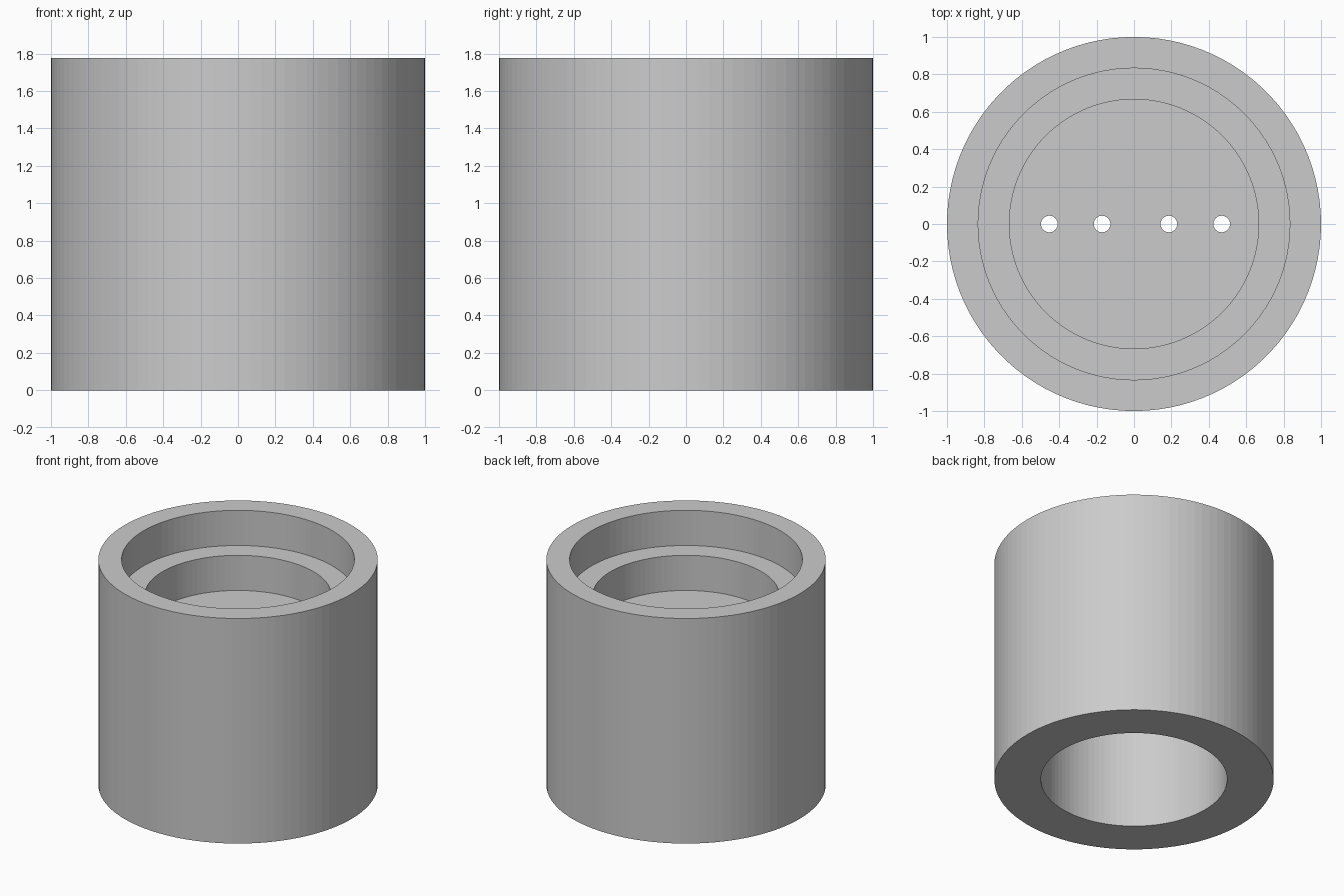
import bpy
import bmesh
from math import cos, sin, tau

if "Cube" in bpy.data.objects:
    bpy.data.objects.remove(bpy.data.objects["Cube"], do_unlink=True)

UNIT = 1 / 18          # the sleeve has a radius of 18 units
SEGMENTS = 100

grey = bpy.data.materials.new("plain grey")
grey.use_nodes = True
grey.diffuse_color = (0.6, 0.6, 0.6, 1)
grey.node_tree.nodes["Principled BSDF"].inputs["Base Color"].default_value = (0.6, 0.6, 0.6, 1)


def lathe(name, profile, segments, x=0):
    """Turn an open (radius, height) profile about z and cap both ends."""
    bm = bmesh.new()
    rings = [[bm.verts.new(((x + r * cos(tau * i / segments)) * UNIT,
                            r * sin(tau * i / segments) * UNIT, z * UNIT))
              for i in range(segments)] for r, z in profile]
    for a, b in zip(rings, rings[1:]):
        for i in range(segments):
            j = (i + 1) % segments
            bm.faces.new((a[i], a[j], b[j], b[i]))
    bm.faces.new(rings[0])
    bm.faces.new(rings[-1])
    bmesh.ops.recalc_face_normals(bm, faces=bm.faces)
    mesh = bpy.data.meshes.new(name)
    bm.to_mesh(mesh)
    bm.free()
    mesh.materials.append(grey)
    obj = bpy.data.objects.new(name, mesh)
    bpy.context.collection.objects.link(obj)
    return obj


# Sleeve: stepped recess above, thin dividing wall, open bore below
sleeve = lathe("stepped_sleeve", [
    (12, 22), (12, 27), (15, 27), (15, 32),
    (18, 32), (18, 0), (12, 0), (12, 20)], SEGMENTS)

# Four pin holes through the dividing wall
bpy.context.view_layer.objects.active = sleeve
for x in (-8.15, -3.07, 3.36, 8.44):
    cutter = lathe("pin_hole_cutter", [(0.8, 18), (0.8, 24)], 32, x)
    cutter.hide_render = True
    cut = sleeve.modifiers.new("pin_hole", "BOOLEAN")
    cut.operation = "DIFFERENCE"
    cut.solver = "EXACT"
    cut.object = cutter
    bpy.ops.object.modifier_apply(modifier=cut.name)
    bpy.data.objects.remove(cutter, do_unlink=True)
